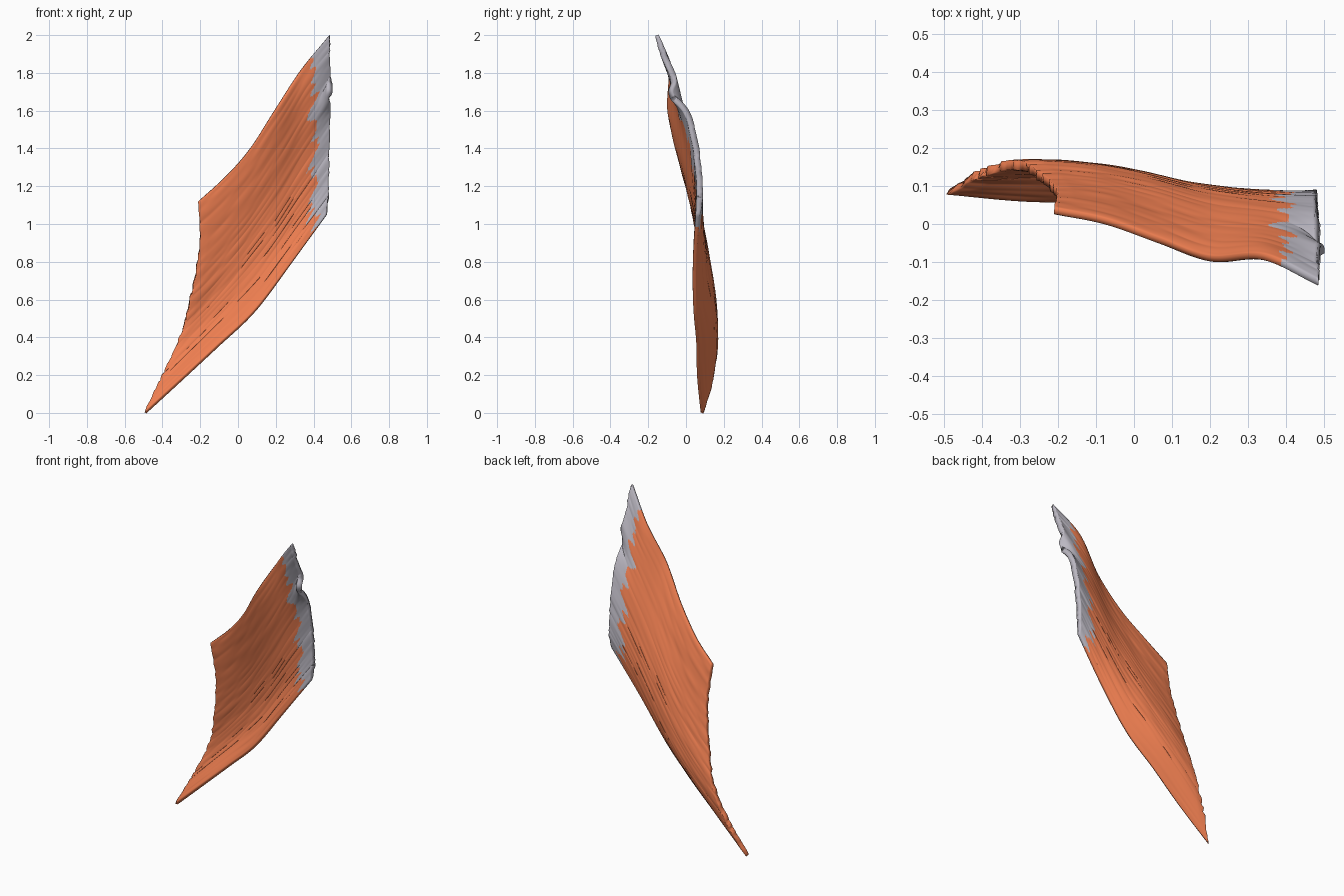
import bpy, random, math
from mathutils import Vector

if "Cube" in bpy.data.objects:
    bpy.data.objects.remove(bpy.data.objects["Cube"])

random.seed(4)
NU, NV = 100, 150

# Border curves (x, z) and depth rows y, running along the fibres / across them
BOTTOM = [(-.49, .0), (-.30, .175), (-.105, .355), (.09, .54), (.28, .79), (.47, 1.05)]
TOP = [(-.21, 1.12), (-.07, 1.245), (.07, 1.405), (.205, 1.615), (.345, 1.83), (.485, 2.0)]
LEFT = [(-.49, .0), (-.40, .19), (-.31, .40), (-.25, .62), (-.205, .88), (-.21, 1.12)]
RIGHT = [(.47, 1.05), (.48, 1.22), (.48, 1.4), (.485, 1.6), (.485, 1.8), (.485, 2.0)]
DEPTH = [  # one row per step along the fibres, bottom to top
    (.085, .135, .155, .125, .08, .035),
    (.066, .140, .148, .113, .06, .005),
    (.062, .128, .122, .085, .02, -.045),
    (.047, .092, .085, .045, -.02, -.092),
    (.045, .074, .062, .025, -.035, -.087),
    (.062, .068, .050, .005, -.075, -.155)]


def spline(pts, t):
    """Catmull-Rom through evenly spaced points."""
    s = min(max(t, 0), 1) * (len(pts) - 1)
    i = min(int(s), len(pts) - 2)
    f = s - i
    p = [Vector(q) for q in pts]
    b, c = p[i], p[i + 1]
    a = p[i - 1] if i else 2 * b - c
    d = p[i + 2] if i + 2 < len(p) else 2 * c - b
    return .5 * (2 * b + (c - a) * f + (2 * a - 5 * b + 4 * c - d) * f * f
                 + (3 * b - a - 3 * c + d) * f ** 3)


def wobble(n, step):
    """Smooth random curve sampled at n + 1 places."""
    knots = [(random.uniform(-1, 1), 0) for _ in range(max(4, n // step + 2))]
    return [spline(knots, k / n).x for k in range(n + 1)]


# Fibre bundles: fine ridges that shift slowly along their length
ridge_sets = [wobble(NV, 3) for _ in range(7)]
coarse = wobble(NV, 12)
ragged_left, ragged_right = wobble(NV, 3), wobble(NV, 9)
border = wobble(NV, 4)

bu = [spline(BOTTOM, i / NU) for i in range(NU + 1)]
tu = [spline(TOP, i / NU) for i in range(NU + 1)]
lv = [spline(LEFT, j / NV) for j in range(NV + 1)]
rv = [spline(RIGHT, j / NV) for j in range(NV + 1)]

verts = []
for i in range(NU + 1):
    u = i / NU
    row = spline(DEPTH, u)
    k = min(int(u * 6), 5)
    f = u * 6 - k
    f = f * f * (3 - 2 * f)
    for j in range(NV + 1):
        v = j / NV
        # Coons patch between the four borders
        p = ((1 - v) * bu[i] + v * tu[i] + (1 - u) * lv[j] + u * rv[j]
             - (1 - u) * (1 - v) * bu[0] - u * (1 - v) * bu[NU]
             - (1 - u) * v * tu[0] - u * v * tu[NU])
        inside = min(1, 8 * v, 8 * (1 - v))
        x = p.x + inside * (.004 * ragged_left[j] * (1 - u) ** 8
                            + .003 * ragged_right[j] * u ** 8)
        ridge = ridge_sets[k][j] * (1 - f) + ridge_sets[k + 1][j] * f
        y = spline([(a, 0) for a in row], v).x
        y += .0016 * ridge + .007 * coarse[j] * u ** 8 * inside
        # Forward curl on the tendon border
        y -= .05 * u ** 22 * math.exp(-((v - .69) / .06) ** 2)
        verts.append((x, y, p.y))

# Faces: the right border strip is tendon, meeting the muscle in a jagged line
faces, slots = [], []
for i in range(NU):
    for j in range(NV):
        a = i * (NV + 1) + j
        faces.append((a, a + NV + 1, a + NV + 2, a + 1))
        limit = .39 + .035 * border[j] + .03 * max(0, 1 - 8 * j / NV)
        slots.append(1 if verts[a][0] > limit else 0)

mesh = bpy.data.meshes.new("muscle_sheet")
mesh.from_pydata(verts, [], faces)
for name, color in (("muscle", (.90, .22, .085, 1)), ("tendon", (.50, .48, .54, 1))):
    mat = bpy.data.materials.new(name)
    mat.diffuse_color = color
    mat.use_nodes = True
    mat.node_tree.nodes["Principled BSDF"].inputs["Base Color"].default_value = mat.diffuse_color
    mesh.materials.append(mat)
mesh.polygons.foreach_set("material_index", slots)
sheet = bpy.data.objects.new("muscle_sheet", mesh)
bpy.context.collection.objects.link(sheet)

# Slightly thinner towards the free borders
group = sheet.vertex_groups.new(name="thickness")
for n in range(len(verts)):
    i, j = divmod(n, NV + 1)
    e = min(1, 12 * j / NV, 12 * (NV - j) / NV, 12 * i / NU + .3)
    group.add([n], .5 + .5 * math.sqrt(e), 'REPLACE')
solid = sheet.modifiers.new("thickness", 'SOLIDIFY')
solid.thickness = .033
solid.offset = 0
solid.vertex_group = "thickness"

bpy.context.view_layer.objects.active = sheet
sheet.select_set(True)
bpy.ops.object.shade_smooth_by_angle(angle=math.radians(40))
